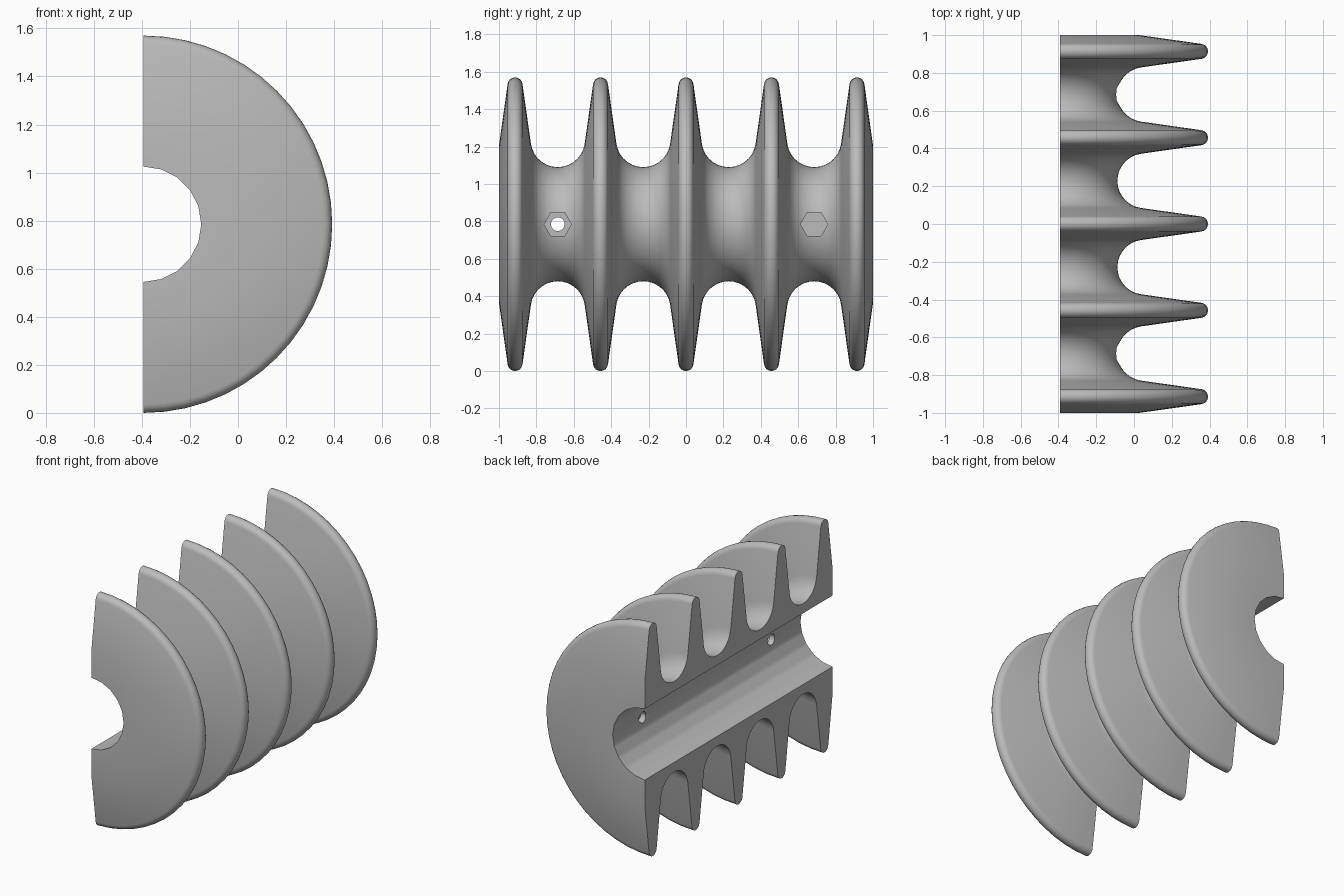
import bpy, bmesh
from math import sin, cos, pi, radians
from mathutils import Matrix, Vector

if "Cube" in bpy.data.objects:
    bpy.data.objects.remove(bpy.data.objects["Cube"])

AXIS_X, AXIS_Z = -0.393, 0.785      # spool axis, running along y
PITCH, TIP_R, VALLEY_R = 0.457, 0.04, 0.145
TIP_CENTRE, VALLEY_CENTRE = 0.745, 0.45
SLANT = radians(7.7)

grey = bpy.data.materials.new("light grey")
grey.use_nodes = True
colour = (0.5, 0.5, 0.5, 1)
grey.diffuse_color = colour
grey.node_tree.nodes["Principled BSDF"].inputs["Base Color"].default_value = colour


def arc(y, r, radius, side, steps):
    """Rounded fin tip (side 1) or valley floor (side -1), in rising y."""
    angles = [SLANT + (pi - 2 * SLANT) * i / steps for i in range(steps + 1)]
    return [(y - radius * cos(a), r + side * radius * sin(a)) for a in angles]


def make_object(name, bm):
    bmesh.ops.recalc_face_normals(bm, faces=bm.faces)
    mesh = bpy.data.meshes.new(name)
    bm.to_mesh(mesh)
    bm.free()
    mesh.materials.append(grey)
    obj = bpy.data.objects.new(name, mesh)
    bpy.context.collection.objects.link(obj)
    return obj


def cutter(name, radius, sides, start, end, turn=0):
    """Prism between two points, used to cut the body."""
    start, end = Vector(start), Vector(end)
    axis = end - start
    place = Matrix.Translation((start + end) / 2) @ axis.to_track_quat('Z', 'Y').to_matrix().to_4x4()
    bm = bmesh.new()
    bmesh.ops.create_cone(bm, cap_ends=True, segments=sides, radius1=radius, radius2=radius,
                          depth=axis.length, matrix=place @ Matrix.Rotation(turn, 4, 'Z'))
    obj = make_object(name, bm)
    obj.hide_render = True
    return obj


# Finned profile: five fins with round valleys between them
profile = [(-1, 0), (-1, 0.42)]
for i in range(-2, 3):
    profile += arc(i * PITCH, TIP_CENTRE, TIP_R, 1, 8)
    if i < 2:
        profile += arc((i + 0.5) * PITCH, VALLEY_CENTRE, VALLEY_R, -1, 14)
profile += [(1, 0.42), (1, 0)]

# Half-turn body, closed by a flat face on the cut side
bm = bmesh.new()
verts = [bm.verts.new((AXIS_X, y, AXIS_Z + r)) for y, r in profile]
edges = [bm.edges.new(pair) for pair in zip(verts, verts[1:])]
bmesh.ops.spin(bm, geom=verts + edges, cent=(AXIS_X, 0, AXIS_Z), axis=(0, 1, 0),
               angle=pi, steps=28, use_duplicate=False)
bmesh.ops.remove_doubles(bm, verts=bm.verts, dist=0.0001)
rim = [e for e in bm.edges if e.is_boundary]
cap = bmesh.ops.contextual_create(bm, geom=rim)["faces"]
bmesh.ops.triangulate(bm, faces=cap)
if max(v.co.x for v in bm.verts) < 0:      # keep the round side on +x
    for v in bm.verts:
        v.co.x = 2 * AXIS_X - v.co.x
body = make_object("finned_half_spool", bm)

# Central bore, bolt holes and hexagonal nut recesses
cutters = [cutter("bore_cutter", 0.24, 20, (AXIS_X, -1.2, AXIS_Z), (AXIS_X, 1.2, AXIS_Z))]
for side, y in (("front", -1.5 * PITCH), ("back", 1.5 * PITCH)):
    cutters.append(cutter(side + "_hole_cutter", 0.037, 16,
                          (AXIS_X + 0.1, y, AXIS_Z), (0.2, y, AXIS_Z)))
    hexagon = cutter(side + "_nut_cutter", 0.073, 6,
                     (AXIS_X + 0.275, y, AXIS_Z), (0.2, y, AXIS_Z))
    # Point two corners of the hexagon along y
    if max(v.co.y for v in hexagon.data.vertices) - y < 0.07:
        turn = Matrix.Translation((0, y, AXIS_Z)) @ Matrix.Rotation(pi / 6, 4, 'X') \
            @ Matrix.Translation((0, -y, -AXIS_Z))
        hexagon.data.transform(turn)
    cutters.append(hexagon)

bpy.ops.object.select_all(action='DESELECT')
body.select_set(True)
bpy.context.view_layer.objects.active = body
for tool in cutters:
    cut = body.modifiers.new(tool.name, 'BOOLEAN')
    cut.operation, cut.solver, cut.object = 'DIFFERENCE', 'EXACT', tool
    bpy.ops.object.modifier_apply(modifier=cut.name)
    bpy.data.objects.remove(tool)

bpy.ops.object.shade_smooth_by_angle(angle=radians(30))
